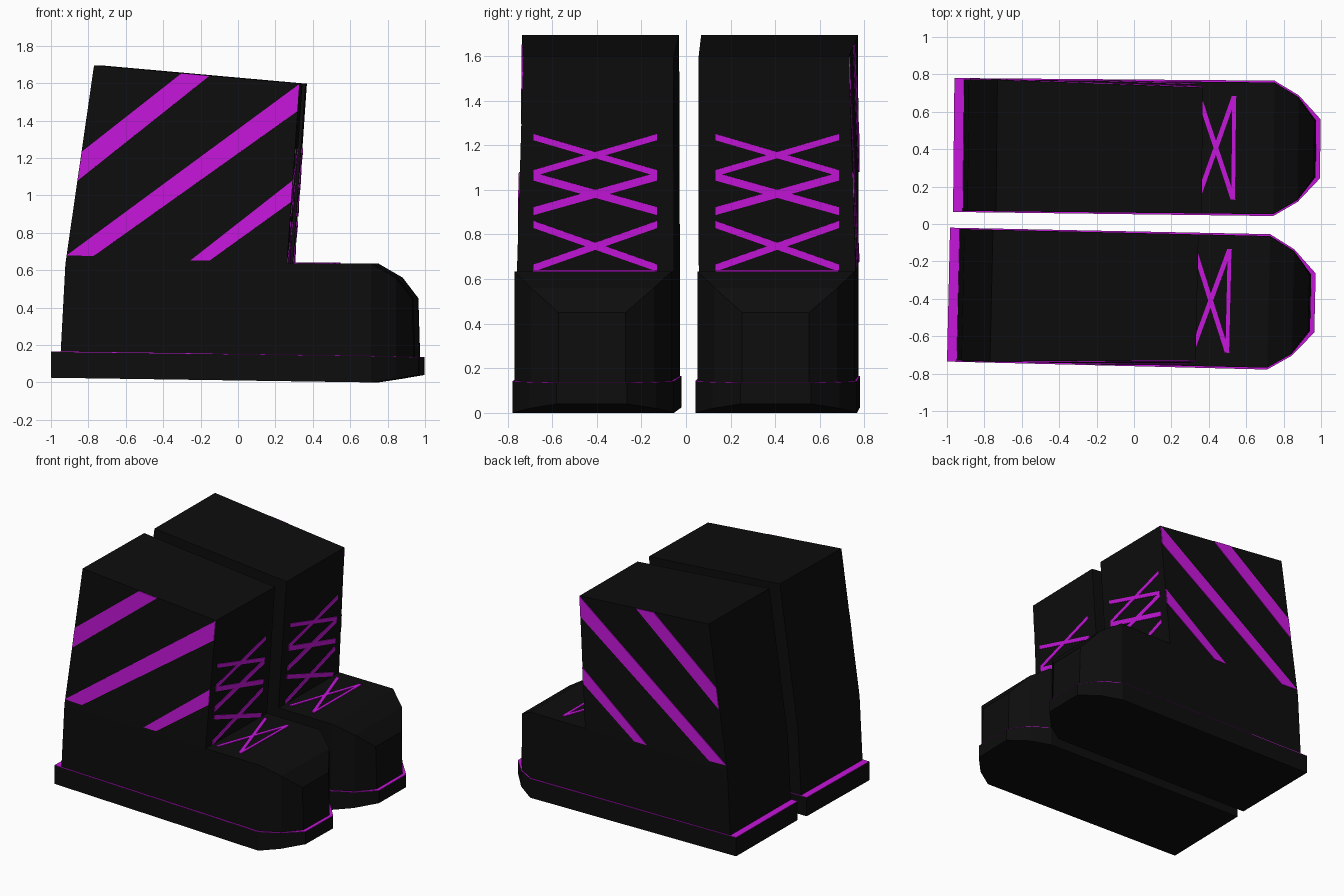
import bpy, bmesh, math
from mathutils import Vector

if "Cube" in bpy.data.objects:
    bpy.data.objects.remove(bpy.data.objects["Cube"])


def material(name, rgb):
    m = bpy.data.materials.new(name)
    m.diffuse_color = (*rgb, 1)
    m.use_nodes = True
    m.node_tree.nodes["Principled BSDF"].inputs["Base Color"].default_value = m.diffuse_color
    return m


BLACK = material("black", (0.004, 0.004, 0.004))
PURPLE = material("purple", (0.56, 0.008, 0.70))

HW = 0.352      # half width of the boot body
INSET = 0.03    # inward lean of the outer top front corner
# shaft outline in x, z: back bottom, back top, front top, front bottom
A, B, C, D = (-0.915, 0.635), (-0.762, 1.695), (0.337, 1.597), (0.27, 0.635)


def loft(sections):
    """Rectangular sections along x: (x bottom, x top, z bottom, z top, half width)."""
    verts, faces = [], []
    for xb, xt, zb, zt, w in sections:
        verts += [(xb, -w, zb), (xb, w, zb), (xt, w, zt), (xt, -w, zt)]
    for i in range(0, len(verts) - 4, 4):
        faces += [(i + j, i + (j + 1) % 4, i + 4 + (j + 1) % 4, i + 4 + j) for j in range(4)]
    n = len(verts)
    return verts, faces + [(0, 1, 2, 3), (n - 4, n - 3, n - 2, n - 1)]


def slabs(polys, normal, below=0.008, above=0.005):
    """Thin plates on a surface, made from flat outlines."""
    verts, faces = [], []
    nrm = Vector(normal)
    for poly in polys:
        n, k = len(poly), len(verts)
        verts += [Vector(p) - nrm * below for p in poly]
        verts += [Vector(p) + nrm * above for p in poly]
        faces += [tuple(range(k, k + n)), tuple(range(k + n, k + 2 * n))]
        faces += [(k + i, k + (i + 1) % n, k + n + (i + 1) % n, k + n + i) for i in range(n)]
    return verts, faces


def build(name, geo, mat, side, loc, turn):
    verts, faces = geo
    bm = bmesh.new()
    vs = [bm.verts.new((v[0], v[1] * side, v[2])) for v in verts]
    for f in faces:
        bm.faces.new([vs[i] for i in f])
    bmesh.ops.recalc_face_normals(bm, faces=bm.faces)
    mesh = bpy.data.meshes.new(name)
    bm.to_mesh(mesh)
    bm.free()
    mesh.materials.append(mat)
    ob = bpy.data.objects.new(name, mesh)
    ob.location = loc
    ob.rotation_euler.z = math.radians(turn)
    bpy.context.collection.objects.link(ob)


def outer(x, z):
    """Point on the outer side of the shaft."""
    v = (z - A[1]) / (C[1] - A[1])
    back = A[0] + (B[0] - A[0]) * v
    front = D[0] + (C[0] - D[0]) * v
    u = (x - back) / (front - back)
    return (x, HW - INSET * max(0, min(u, v, 1)), z)


def front_x(z):
    return D[0] + (C[0] - D[0]) * (z - D[1]) / (C[1] - D[1])


# sole, with a thin coloured ledge on its top
sole_plan = [(-0.992, 0.025, 0.163, 0.358), (0.72, 0.0, 0.14, 0.362),
             (0.85, 0.02, 0.137, 0.285), (0.968, 0.04, 0.133, 0.158)]
sole = loft([(x, x, zb, zt, w) for x, zb, zt, w in sole_plan])
trim = loft([(x, x, zt - 0.001, zt + 0.003, w) for x, zb, zt, w in sole_plan])

# foot with faceted toe
foot = loft([(-0.942, A[0], 0.13, 0.635, HW), (0.72, 0.72, 0.12, 0.635, HW),
             (0.85, 0.85, 0.12, 0.56, 0.275), (0.945, 0.935, 0.12, 0.45, 0.15)])

# shaft: inner outline then outer outline, outer side creased on its diagonal
shaft_verts = [(x, -HW, z) for x, z in (A, B, C, D)] + [outer(x, z) for x, z in (A, B, C, D)]
shaft = (shaft_verts, [(0, 1, 2, 3), (4, 5, 6), (4, 6, 7), (0, 1, 5, 4),
                       (1, 2, 6, 5), (2, 3, 7, 6), (3, 0, 4, 7)])

# diagonal stripes on the outer side
stripe_outlines = [
    [(-0.848, 1.08), (-0.826, 1.235), (-0.295, 1.652), (-0.145, 1.639)],
    [(-0.908, 0.68), (-0.765, 0.675), (0.325, 1.45), (0.335, 1.595)],
    [(-0.247, 0.652), (-0.143, 0.652), (0.292, 0.965), (0.3, 1.08)]]
stripes = slabs([[outer(x, z) for x, z in s] for s in stripe_outlines], (0, 1, 0))

# crossed laces up the shaft front
LW = 0.277
shaft_laces = []
for low, high, t in ((0.65, 0.845, 0.016), (0.905, 1.06, 0.018), (1.075, 1.237, 0.014)):
    for z0, z1 in ((low, high), (high, low)):
        corners = [(-LW, z0 - t), (-LW, z0 + t), (LW, z1 + t), (LW, z1 - t)]
        shaft_laces.append([(front_x(z), y, z) for y, z in corners])
front_laces = slabs(shaft_laces, (1, 0, -0.07))

# crossed laces and a bar on top of the toe
toe_laces = []
for x0, x1, t in ((0.315, 0.505, 0.013), (0.505, 0.315, 0.013), (0.505, 0.505, 0.01)):
    toe_laces.append([(x0 - t, -LW, 0.635), (x0 + t, -LW, 0.635),
                      (x1 + t, LW, 0.635), (x1 - t, LW, 0.635)])
toe_lace_geo = slabs(toe_laces, (0, 0, 1))

# two mirrored boots, each turned very slightly
for label, side, loc, turn in (("near", -1, (0, -0.4, 0), -1.3),
                               ("far", 1, (0.028, 0.412, 0), -0.6)):
    for part, geo, mat in (("sole", sole, BLACK), ("sole_trim", trim, PURPLE),
                           ("foot", foot, BLACK), ("shaft", shaft, BLACK),
                           ("side_stripes", stripes, PURPLE),
                           ("shaft_laces", front_laces, PURPLE),
                           ("toe_laces", toe_lace_geo, PURPLE)):
        build(f"{label}_boot_{part}", geo, mat, side, loc, turn)
